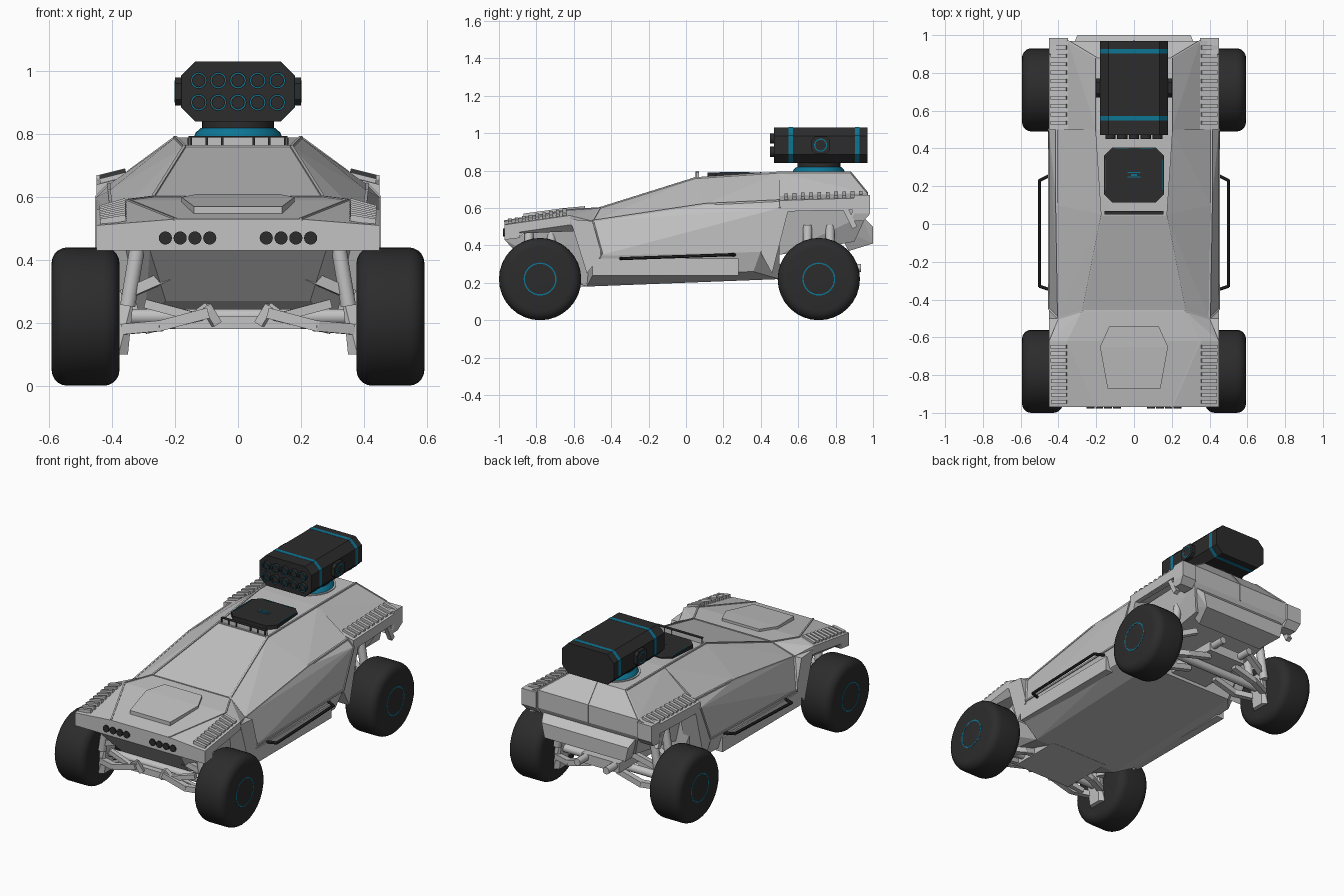
import bpy, bmesh
from math import pi, sin, cos, radians
from mathutils import Matrix, Vector

default_cube = bpy.data.objects.get("Cube")
if default_cube:
    bpy.data.objects.remove(default_cube, do_unlink=True)


def material(name, red, green, blue):
    mat = bpy.data.materials.new(name)
    mat.use_nodes = True
    mat.diffuse_color = (red, green, blue, 1)
    mat.node_tree.nodes["Principled BSDF"].inputs["Base Color"].default_value = mat.diffuse_color
    return mat


GREY = material("body grey", .54, .54, .54)
BLACK = material("matte black", .025, .025, .025)
BLUE = material("accent blue", .004, .18, .3)


def finish(name, bm, mat, pair=False, smooth=False):
    bmesh.ops.recalc_face_normals(bm, faces=bm.faces)
    mesh = bpy.data.meshes.new(name)
    bm.to_mesh(mesh)
    bm.free()
    mesh.materials.append(mat)
    part = bpy.data.objects.new(name, mesh)
    bpy.context.collection.objects.link(part)
    if smooth:
        bpy.ops.object.select_all(action='DESELECT')
        part.select_set(True)
        bpy.context.view_layer.objects.active = part
        bpy.ops.object.shade_smooth_by_angle(angle=radians(35))
    if pair:
        part.modifiers.new("mirror", 'MIRROR').use_mirror_merge = False


def hull(name, points, mat=GREY, pair=False):
    """Faceted solid around points; one symmetric part, or a left and right pair."""
    bm = bmesh.new()
    for x, y, z in points:
        bm.verts.new((x, y, z))
        if not pair:
            bm.verts.new((-x, y, z))
    bmesh.ops.remove_doubles(bm, verts=bm.verts, dist=.001)
    bmesh.ops.convex_hull(bm, input=bm.verts)
    loose = [vert for vert in bm.verts if not vert.link_faces]
    bmesh.ops.delete(bm, geom=loose, context='VERTS')
    bmesh.ops.dissolve_limit(bm, angle_limit=radians(2), verts=bm.verts, edges=bm.edges)
    finish(name, bm, mat, pair)


def box(xs, ys, zs):
    return [(x, y, z) for x in xs for y in ys for z in zs]


def thick(points, depth):
    """The points together with copies lowered by depth."""
    return points + [(x, y, z - depth) for x, y, z in points]


def chamfer(width, height, cut):
    """Corners of a rectangle with cut corners, from its half sizes."""
    return [(sx * a, sy * b) for a, b in ((width, height - cut), (width - cut, height))
            for sx in (-1, 1) for sy in (-1, 1)]


def bars(name, paths, radius, mat=GREY, sides=4):
    """Straight rods joining the points of each path, on both sides of the model."""
    bm = bmesh.new()
    for path in paths:
        for start, end in zip(path, path[1:]):
            start, end = Vector(start), Vector(end)
            along = end - start
            place = (Matrix.Translation((start + end) / 2)
                     @ along.to_track_quat('Z', 'Y').to_matrix().to_4x4()
                     @ Matrix.Rotation(pi / sides, 4, 'Z'))
            bmesh.ops.create_cone(bm, cap_ends=True, segments=sides, radius1=radius,
                                  radius2=radius, depth=along.length + radius / 2, matrix=place)
    finish(name, bm, mat, pair=True, smooth=sides > 4)


def ladder(name, inner, outer, count, radius):
    """Evenly spaced raised slats between an inner and an outer edge."""
    lift = Vector((0, 0, radius / 3))
    (a, b), (c, d) = [[Vector(point) + lift for point in edge] for edge in (inner, outer)]
    rungs = [(a.lerp(b, t), c.lerp(d, t)) for t in ((i + .8) / (count + .6) for i in range(count))]
    bars(name, [(start.lerp(end, .1), start.lerp(end, .85)) for start, end in rungs], radius)


def lathe(name, profile, center, axis='Z', mat=BLACK, pair=False, steps=32):
    """Spin (radius, height) points about an axis through center."""
    bm = bmesh.new()
    verts = [bm.verts.new((radius, 0, height)) for radius, height in profile]
    edges = [bm.edges.new(ends) for ends in zip(verts, verts[1:])]
    bmesh.ops.spin(bm, geom=verts + edges, cent=(0, 0, 0), axis=(0, 0, 1),
                   angle=2 * pi, steps=steps, use_duplicate=False)
    bmesh.ops.remove_doubles(bm, verts=bm.verts, dist=.0002)
    turn = {'X': Matrix.Rotation(pi / 2, 4, 'Y'), 'Y': Matrix.Rotation(pi / 2, 4, 'X'), 'Z': Matrix()}
    bm.transform(Matrix.Translation(center) @ turn[axis])
    finish(name, bm, mat, pair, smooth=True)


def disc(radius, low, high):
    return [(0, low), (radius, low), (radius, high), (0, high)]


def ring(inner, outer, low, high):
    return [(inner, low), (outer, low), (outer, high), (inner, high), (inner, low)]


def rounded(radius, half, corner):
    """Wheel profile with rounded shoulders."""
    arc = [(radius - corner + corner * sin(t), half - corner + corner * cos(t))
           for t in (i * pi / 10 for i in range(6))]
    return [(0, half)] + arc + [(r, -h) for r, h in reversed(arc)] + [(0, -half)]


# Main lines of the body
SIDE, INNER, TUB = .45, .35, .28
NOSE, TAIL, FRONT, REAR = -.97, .97, -.5, .5
ROOF, ARCH = .79, .6
HUB, WHEEL_X, TYRE = .22, .485, .108
AXLES = {"front": -.78, "rear": .71}

# Cabin: windshield, roof, side glass, doors and belly
screen, roof_front = (.27, -.46, ARCH), (.17, .05, .76)
roof_rear, roof_tail = (.2, REAR, ROOF), (.2, .88, ROOF)
belt_front, belt_mid, belt_rear = (.4, FRONT, .53), (.41, .1, .62), (.41, REAR, .64)
door_front, door_rear, pillar = (SIDE, -.45, INNER), (SIDE, .4, .37), (SIDE, REAR, ARCH)
sill_front, sill_rear = (.42, FRONT, .24), (.42, .36, .26)
belly_front, belly_rear = (.3, -.53, .18), (.3, REAR, HUB)
hull("cabin", [screen, roof_front, roof_rear, belt_front, belt_mid, belt_rear, door_front,
               door_rear, pillar, sill_front, sill_rear, belly_front, belly_rear])
hull("sill", box((.4, SIDE), (FRONT, TUB), (.24, .33)), pair=True)
bars("panel_trim", [[screen, belt_front, belt_mid, belt_rear, pillar, door_rear, door_front, belt_front],
                    [screen, roof_front, roof_rear, roof_tail]], .007)
bars("windshield_trim", [[(0, y, z), (x, y, z)] for x, y, z in (screen, roof_front)], .006)

# Nose, hood and front fenders
nose_out, nose_in = (SIDE, NOSE, .51), (.2, NOSE, .53)
fender_out, fender_in = (SIDE, -.62, .56), (INNER, -.62, .59)
hull("front_bumper", thick([nose_out, nose_in, (SIDE, -.89, .52)], .08))
hull("hood", thick([nose_out, nose_in, fender_out, fender_in, screen, belt_front], .05))
hull("hood_plate", thick([(.14, -.87, .57), (.18, -.65, ARCH), (.13, -.54, .61)], .04))
hull("front_tub", [(TUB, NOSE, .43), (TUB, NOSE, REAR), (.23, -.82, .27), belly_front, belt_front])
bars("hood_trim", [[nose_in, fender_in, screen]], .006)
ladder("front_vent_slats", [(INNER, NOSE, .525), fender_in], [nose_out, fender_out], 9, .014)
for i in range(4):
    lathe("headlight", disc(.021, 0, .008), (.09 + i * .047, NOSE, .47), 'Y', BLACK, True, 16)

# Tail and rear fenders
hip_front, hip_tail, tail_low = (INNER, REAR, .665), (INNER, TAIL, .68), (INNER, TAIL, .57)
edge_front, edge_tail = (SIDE, REAR, .64), (SIDE, TAIL, .655)
hull("tail", [roof_rear, roof_tail, hip_front, hip_tail, tail_low, (TUB, REAR, INNER), (TUB, .9, .42)])
hull("rear_bumper", [(.33, .93, .57), (.3, 1, REAR), (TUB, 1, .41), (.23, .87, .37), (TUB, .8, REAR)])
hull("rear_fender", thick([hip_front, hip_tail, edge_front, edge_tail], .06), pair=True)
hull("tail_corner", thick([(x, y, .67) for x in (INNER, SIDE) for y in (.9, .985)], .1)
     + [(x, y, .53) for x in (INNER, .44) for y in (.88, .95)], pair=True)
bars("tail_trim", [[roof_tail, hip_tail, tail_low],
                   [(0, y, z) for x, y, z in (roof_tail, hip_tail, tail_low)]], .005)
ladder("rear_vent_slats", [hip_front, hip_tail], [edge_front, edge_tail], 10, .014)

# Wheel arch flares and side steps
hull("front_flare", [(x, y, z) for x in (.33, SIDE) for y, z in
                     ((-.62, .54), (FRONT, .53), (-.54, .38), (-.45, INNER), (-.53, .25))], pair=True)
hull("rear_flare", [(x, y, z) for x in (.33, SIDE) for y, z in
                    ((.4, .36), (.47, .36), (REAR, ARCH), (.55, ARCH), (.46, .25))], pair=True)
bars("wheel_arch_lips", [[(.43, -.89, .46), (.43, -.85, REAR), (.43, -.62, .52)],
                         [(.43, .53, ARCH), (.43, .85, ARCH), (.43, .9, REAR)]], .02)
bars("side_step", [[(.44, -.35, .33), (.5, -.33, .33), (.5, .23, INNER), (.44, .26, INNER)]], .009, BLACK, 8)

# Wheels, hubs and suspension
for end, y in AXLES.items():
    center = (WHEEL_X, y, HUB)
    lathe(end + "_tyre", rounded(HUB, TYRE, .05), center, 'X', BLACK, True)
    lathe(end + "_hub_ring", ring(.081, .088, .1, TYRE + .001), center, 'X', BLUE, True)
    hull(end + "_knuckle", [(x, y + side * width, z) for side in (-1, 1) for x, width, z in
                            ((.33, .05, .3), (.39, .04, .3), (.38, .06, .1), (INNER, .04, .1))], pair=True)
    lower = [[(.1, y + dy, .23), (.25, y + dy, .19), (.36, y + dy / 2, .18)] for dy in (-.09, .09)]
    upper = [[(.2, y + dy, .36), (.36, y + dy / 2, .29)] for dy in (-.09, .09)]
    bars(end + "_arms", lower + upper, .024)
    bars(end + "_axle", [[(0, y, HUB), (.4, y, HUB)]], .025, GREY, 12)
    bars(end + "_springs", [[(INNER, y + dy, .26), (.31, y + dy, REAR)] for dy in (-.06, .06)], .025, GREY, 12)
bars("front_skid_arms", [[(.07, -.85, .2), (.1, -.86, .25), (.14, -.86, HUB), (.29, -.84, .26)],
                         [(.12, -.84, HUB), (.29, -.82, .18)]], .02)
hull("front_skid", box([.2], (-.84, FRONT), (.18, HUB)))
hull("rear_frame", box([.13], (.44, .85), (.24, .3)))
bars("rear_pipes", [[(.1, ARCH, TUB), (.1, .93, TUB)]], .022, GREY, 12)

# Roof hatch and roof bar
HATCH = .26
hull("roof_hatch", [(x, HATCH + y, z) for x, y in chamfer(.16, .145, .045) for z in (.76, ROOF)], BLACK)
for dy in (-.012, .012):
    hull("hatch_mark", box([.035], (HATCH + dy - .003, HATCH + dy + .003), (ROOF - .005, ROOF + .002)), BLUE)
hull("hatch_mark_core", box([.016], (HATCH - .005, HATCH + .005), (ROOF - .005, ROOF + .002)), BLUE)
bars("hatch_edge_lines", [[(.152, HATCH - .08, ROOF), (.152, HATCH + .08, ROOF)],
                          [(.03, HATCH + .138, ROOF), (.1, HATCH + .138, ROOF)]], .003, BLUE)
hull("roof_bar", box([.157], (.055, .07), (.755, ROOF)))
hull("roof_bar_cap", box([.157], (.05, .07), (ROOF, ROOF + .004)), BLACK)
for i in range(1, 4):
    hull("roof_bar_clip", box((i * .05 - .004, i * .05 + .004), (.05, .07), (.76, ROOF)), BLACK, True)

# Turret base
turret = (0, AXLES["rear"], ROOF)
lathe("turret_plinth", disc(.15, -.03, .005), turret, mat=GREY)
lathe("turret_ring", [(0, 0), (.14, 0), (.135, .015), (.118, .03), (0, .03)], turret, mat=BLUE)
lathe("turret_neck", disc(.115, .03, .06), turret)

# Launcher box, bands, side pods and tubes
POD_Y, MIDDLE, MUZZLE = .72, .936, .47
hull("launcher_box", [(x, y, MIDDLE + z) for x, z in chamfer(.18, .095, .045) for y in (MUZZLE, TAIL)], BLACK)
for band in (.56, .915):
    hull("launcher_band", [(x, band + dy, MIDDLE + z) for x, z in chamfer(.181, .096, .045)
                           for dy in (-.012, .012)], BLUE)
hull("side_pod", [(x, POD_Y + y, MIDDLE + z) for y, z in chamfer(.05, .045, .02) for x in (.17, .2)], BLACK, True)
lathe("side_pod_ring", ring(.029, .035, 0, .002), (.2, POD_Y, MIDDLE), 'X', BLUE, True)
for column in range(-2, 3):
    for row in (-1, 1):
        mouth = (column * .0625, MUZZLE, MIDDLE + row * .035)
        lathe("launch_tube", [(0, .01), (.019, .01), (.019, .02), (.027, .02), (.027, 0)], mouth, 'Y', steps=12)
        lathe("tube_ring", ring(.022, .025, .019, .021), mouth, 'Y', BLUE, steps=12)
